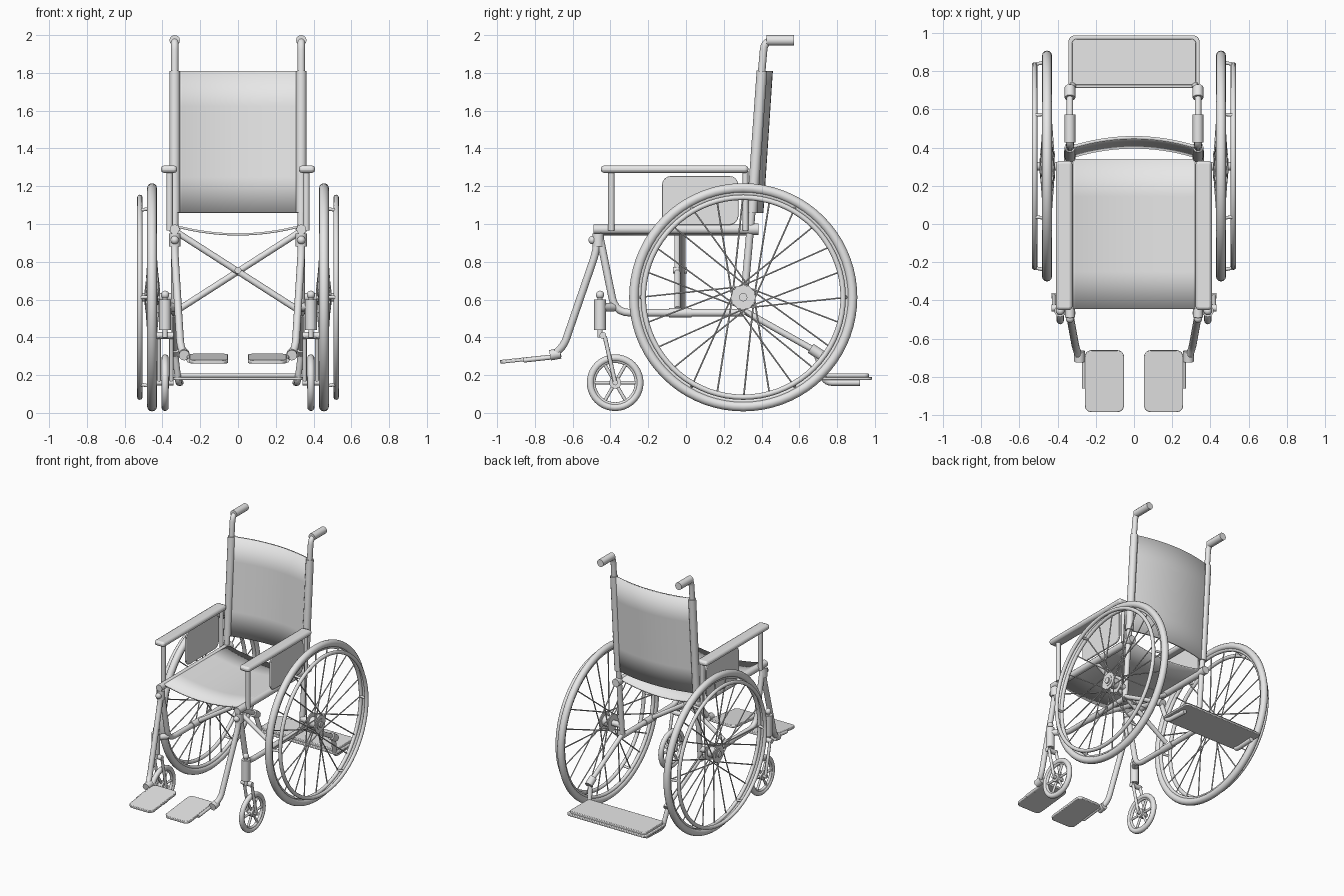
import bpy, bmesh, math
from mathutils import Vector, Matrix

if "Cube" in bpy.data.objects:
    bpy.data.objects.remove(bpy.data.objects["Cube"])

grey = bpy.data.materials.new("light_grey")
grey.diffuse_color = (0.8, 0.8, 0.8, 1)
grey.use_nodes = True
grey.node_tree.nodes["Principled BSDF"].inputs["Base Color"].default_value = grey.diffuse_color
X = 0.335          # side frame offset


def fillet(pts, r):
    """Round the inner corners of a path."""
    p = [Vector(q) for q in pts]
    out = [p[0]]
    for a, c, b in zip(p, p[1:], p[2:]):
        d1, d2 = a - c, b - c
        k = min(r, d1.length * 0.45, d2.length * 0.45)
        s, e = c + d1.normalized() * k, c + d2.normalized() * k
        for i in range(6):
            t = i / 5
            out.append(s * (1 - t) ** 2 + c * 2 * t * (1 - t) + e * t * t)
    return out + [p[-1]]


def tubes(name, paths, r, bend=0.06, res=4):
    """One object made of round bars along the given paths."""
    cu = bpy.data.curves.new(name, 'CURVE')
    cu.dimensions = '3D'
    cu.bevel_depth, cu.bevel_resolution, cu.use_fill_caps = r, res, True
    for path in paths:
        pts = fillet(path, bend)
        sp = cu.splines.new('POLY')
        sp.points.add(len(pts) - 1)
        for q, v in zip(sp.points, pts):
            q.co = (*v, 1)
    cu.materials.append(grey)
    ob = bpy.data.objects.new(name, cu)
    bpy.context.collection.objects.link(ob)
    bpy.ops.object.select_all(action='DESELECT')
    ob.select_set(True)
    bpy.context.view_layer.objects.active = ob
    bpy.ops.object.convert(target='MESH')
    return ob


def tube(name, path, r, bend=0.06):
    return tubes(name, [path], r, bend)


def ring(name, loc, major, minor, seg=72):
    bpy.ops.mesh.primitive_torus_add(location=loc, rotation=(0, math.pi / 2, 0), major_radius=major,
                                     minor_radius=minor, major_segments=seg, minor_segments=12)
    bpy.context.object.name = name
    bpy.context.object.data.materials.append(grey)


def ball(name, loc, r):
    bpy.ops.mesh.primitive_uv_sphere_add(location=loc, radius=r, segments=16, ring_count=10)
    bpy.context.object.name = name
    bpy.context.object.data.materials.append(grey)


def mesh_object(name, bm):
    me = bpy.data.meshes.new(name)
    bm.to_mesh(me)
    bm.free()
    me.materials.append(grey)
    ob = bpy.data.objects.new(name, me)
    bpy.context.collection.objects.link(ob)
    return ob


def plate(name, loc, w, h, thick, corner, rot=Matrix(), edge=0.004):
    """Rounded rectangle slab, centred on loc."""
    bm = bmesh.new()
    vs = []
    for k, (sx, sy) in enumerate([(1, 1), (-1, 1), (-1, -1), (1, -1)]):
        for i in range(7):
            a = math.pi / 2 * (k + i / 6)
            vs.append(bm.verts.new((sx * (w / 2 - corner) + corner * math.cos(a),
                                    sy * (h / 2 - corner) + corner * math.sin(a), -thick / 2)))
    f = bm.faces.new(vs)
    top = bmesh.ops.extrude_face_region(bm, geom=[f])['geom']
    bmesh.ops.translate(bm, vec=(0, 0, thick), verts=[g for g in top if isinstance(g, bmesh.types.BMVert)])
    bmesh.ops.recalc_face_normals(bm, faces=bm.faces)
    ob = mesh_object(name, bm)
    ob.matrix_world = Matrix.Translation(loc) @ rot
    b = ob.modifiers.new("edge", 'BEVEL')
    b.width, b.segments, b.limit_method, b.angle_limit = edge, 2, 'ANGLE', math.radians(50)


def sheet(name, fn, nu, thick):
    """Bent cloth panel from fn(u, v), u across and v along."""
    bm = bmesh.new()
    rows = [[bm.verts.new(fn(-1 + 2 * i / nu, j / 4)) for j in range(5)] for i in range(nu + 1)]
    for a, b in zip(rows, rows[1:]):
        for j in range(4):
            bm.faces.new((a[j], b[j], b[j + 1], a[j + 1]))
    m = mesh_object(name, bm).modifiers.new("thickness", 'SOLIDIFY')
    m.thickness, m.offset = thick, 0


# Cloth seat and backrest
sheet("seat", lambda u, v: (u * 0.335, -0.445 + 0.785 * v, 0.945 + 0.045 * u * u), 24, 0.012)
sheet("backrest", lambda u, v: (u * 0.325, 0.352 + 0.05 * v + 0.05 * (1 - u * u), 1.06 + 0.75 * v), 24, 0.016)

# Folding cross brace
tubes("cross_brace", [[(-0.33, -0.045, 0.96), (0.31, -0.045, 0.55)],
                      [(0.33, -0.02, 0.96), (-0.31, -0.02, 0.55)]], 0.017)
tube("brace_pivot", [(0, -0.07, 0.755), (0, 0.005, 0.755)], 0.018)

# Rear tray
plate("tray_rim", (0, 0.848, 0.183), 0.685, 0.275, 0.016, 0.03)
plate("tray_top", (0, 0.848, 0.198), 0.65, 0.24, 0.02, 0.025)

for s in (-1, 1):
    side = "right" if s > 0 else "left"

    def P(x, y, z):
        return (s * x, y, z)

    def N(part):
        return side + "_" + part

    # Side frame
    tube(N("seat_rail"), [P(X, -0.49, 0.972), P(X, 0.37, 0.972)], 0.026)
    tube(N("front_frame"), [P(X, -0.46, 0.95), P(X, -0.375, 0.53), P(X, 0.30, 0.53)], 0.02, 0.08)
    tube(N("back_post"), [P(X, 0.30, 0.52), P(X, 0.347, 1.05), P(X, 0.40, 1.8), P(X, 0.415, 1.97),
                          P(X, 0.52, 1.97)], 0.02, 0.07)
    tube(N("back_sleeve"), [P(X, 0.349, 1.06), P(X, 0.402, 1.81)], 0.028)
    tube(N("push_grip"), [P(X, 0.425, 1.972), P(X, 0.572, 1.972)], 0.028)
    tube(N("frame_joint"), [P(X, 0.33, 0.972), P(X, 0.385, 0.972)], 0.03)
    tube(N("brace_sleeve"), [P(X, -0.09, 0.53), P(X, 0.03, 0.53)], 0.025)

    # Armrest with side guard
    plate(N("arm_pad"), P(0.365, -0.06, 1.29), 0.085, 0.78, 0.038, 0.02, edge=0.014)
    tube(N("arm_front_post"), [P(0.362, -0.395, 0.965), P(0.362, -0.395, 1.28)], 0.017)
    tube(N("arm_rear_post"), [P(0.362, 0.315, 0.965), P(0.362, 0.315, 1.28)], 0.015)
    plate(N("side_guard"), P(0.362, 0.075, 1.125), 0.26, 0.405, 0.012, 0.05, Matrix.Rotation(math.pi / 2, 4, 'Y'))

    # Footrest
    tube(N("hanger_socket"), [P(X, -0.465, 0.88), P(X, -0.465, 0.95)], 0.03)
    ball(N("hanger_knob"), P(X, -0.495, 0.915), 0.022)
    tube(N("hanger"), [P(X, -0.465, 0.93), P(X, -0.48, 0.84), P(0.305, -0.645, 0.36),
                       P(0.285, -0.70, 0.305)], 0.02)
    tube(N("footrest_joint"), [P(0.285, -0.665, 0.315), P(0.285, -0.72, 0.305)], 0.028)
    tube(N("footplate_bar"), [P(0.26, -0.68, 0.298), P(0.26, -0.86, 0.278)], 0.012)
    plate(N("footplate"), P(0.155, -0.822, 0.287), 0.205, 0.325, 0.02, 0.035, Matrix.Rotation(math.radians(6), 4, 'X'))

    # Rear tray support
    tube(N("tray_arm"), [P(X, 0.29, 0.55), P(X, 0.69, 0.325), P(0.315, 0.735, 0.16), P(0.305, 0.92, 0.16)],
         0.017, 0.04)
    tube(N("tray_arm_joint"), [P(X, 0.66, 0.342), P(X, 0.715, 0.305)], 0.028)

    # Front caster
    cx, cy, cz = 0.386, -0.375, 0.16
    tube(N("caster_housing"), [P(cx, -0.455, 0.44), P(cx, -0.455, 0.6)], 0.031)
    tube(N("caster_stem"), [P(cx, -0.455, 0.40), P(cx, -0.455, 0.63)], 0.014)
    ball(N("caster_cap"), P(cx, -0.455, 0.625), 0.022)
    tube(N("caster_bracket"), [P(X, -0.38, 0.56), P(cx, -0.45, 0.56)], 0.022)
    tubes(N("caster_fork"), [[P(cx + d, -0.455, 0.41), P(cx + d, -0.43, 0.405), P(cx + d, cy, cz)]
                             for d in (-0.033, 0.033)], 0.011, 0.03)
    tube(N("fork_crown"), [P(cx - 0.045, -0.44, 0.41), P(cx + 0.045, -0.44, 0.41)], 0.018)
    tube(N("caster_axle"), [P(cx - 0.045, cy, cz), P(cx + 0.045, cy, cz)], 0.014)
    tube(N("caster_hub"), [P(cx - 0.02, cy, cz), P(cx + 0.02, cy, cz)], 0.032)
    ring(N("caster_tyre"), P(cx, cy, cz), 0.131, 0.019, 40)
    ring(N("caster_rim"), P(cx, cy, cz), 0.115, 0.011, 40)
    tubes(N("caster_spokes"), [[P(cx, cy, cz), P(cx, cy + 0.115 * math.cos(a), cz + 0.115 * math.sin(a))]
                               for a in [i * math.tau / 6 for i in range(6)]], 0.009)

    # Drive wheel
    wx, wy, wz = 0.455, 0.303, 0.612

    def W(x, r, a):
        return P(x, wy + r * math.cos(a), wz + r * math.sin(a))

    ring(N("wheel_tyre"), P(wx, wy, wz), 0.578, 0.026)
    ring(N("wheel_rim"), P(wx, wy, wz), 0.552, 0.014)
    ring(N("hand_rim"), P(0.52, wy, wz), 0.529, 0.014)
    tubes(N("hand_rim_pegs"), [[W(wx, 0.545, i * math.tau / 6), W(0.52, 0.532, i * math.tau / 6)]
                               for i in range(6)], 0.009)
    tube(N("wheel_axle"), [P(X, wy, wz), P(0.505, wy, wz)], 0.022)
    tube(N("wheel_hub"), [P(0.415, wy, wz), P(0.495, wy, wz)], 0.04)
    tubes(N("hub_flanges"), [[P(x - 0.005, wy, wz), P(x + 0.005, wy, wz)] for x in (0.418, 0.487)], 0.065)
    # Spokes cross between the two flanges
    spokes = []
    for i in range(24):
        a = i * math.tau / 24
        lean = math.radians(75) * (1 if (i // 2) % 2 else -1)
        spokes.append([W(0.418 if i % 2 else 0.487, 0.058, a + lean), W(wx, 0.55, a)])
    tubes(N("wheel_spokes"), spokes, 0.0045, res=1)

# Smooth round parts, keep hard edges
bpy.ops.object.select_all(action='SELECT')
bpy.context.view_layer.objects.active = bpy.data.objects["seat"]
bpy.ops.object.shade_smooth_by_angle(angle=math.radians(40))
